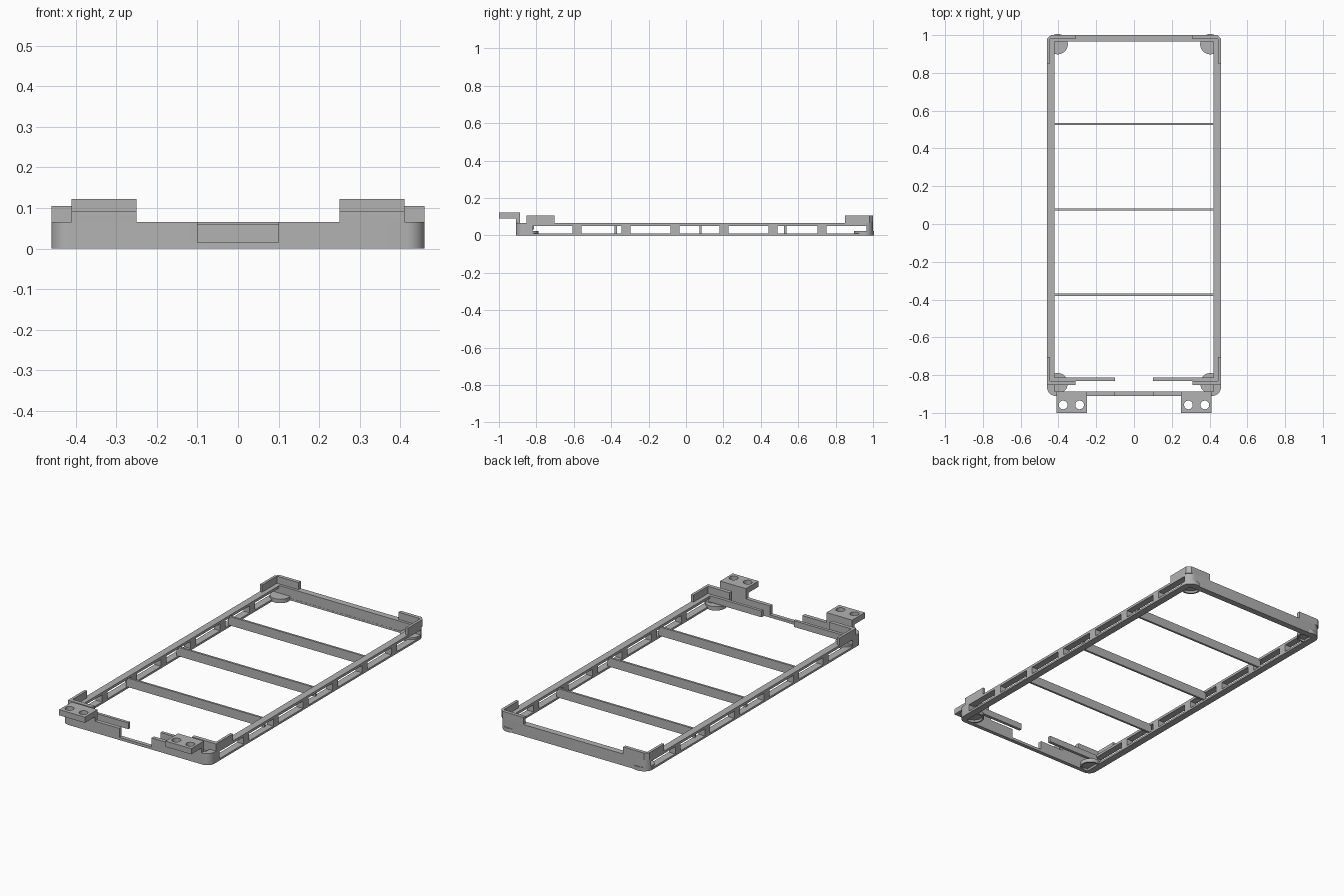
import bpy
import bmesh
from math import cos, sin, pi, radians

if "Cube" in bpy.data.objects:
    bpy.data.objects.remove(bpy.data.objects["Cube"], do_unlink=True)

grey = bpy.data.materials.new("mid grey")
grey.use_nodes = True
grey.diffuse_color = (0.45, 0.45, 0.45, 1)
grey.node_tree.nodes["Principled BSDF"].inputs["Base Color"].default_value = (0.45, 0.45, 0.45, 1)


def activate(ob):
    bpy.ops.object.select_all(action="DESELECT")
    ob.select_set(True)
    bpy.context.view_layer.objects.active = ob


def prism(name, points, z0, z1, mirror=False):
    """Extrude an outline in x, y from z0 to z1, optionally mirrored in x."""
    bm = bmesh.new()
    base = bm.faces.new([bm.verts.new((x, y, z0)) for x, y in points])
    top = bmesh.ops.extrude_face_region(bm, geom=[base])["geom"]
    bmesh.ops.translate(bm, vec=(0, 0, z1 - z0),
                        verts=[v for v in top if isinstance(v, bmesh.types.BMVert)])
    bmesh.ops.recalc_face_normals(bm, faces=bm.faces)
    mesh = bpy.data.meshes.new(name)
    bm.to_mesh(mesh)
    bm.free()
    mesh.materials.append(grey)
    ob = bpy.data.objects.new(name, mesh)
    bpy.context.collection.objects.link(ob)
    if mirror:
        activate(ob)
        ob.modifiers.new("mirror", "MIRROR")
        bpy.ops.object.modifier_apply(modifier="mirror")
    return ob


def rect(x0, x1, y0, y1):
    return [(x0, y0), (x1, y0), (x1, y1), (x0, y1)]


def circle(cx, cy, r, n=32):
    return [(cx + r * cos(2 * pi * i / n), cy + r * sin(2 * pi * i / n)) for i in range(n)]


def rounded(x0, x1, y0, y1, r, n=8):
    pts = []
    corners = [(x1 - r, y1 - r), (x0 + r, y1 - r), (x0 + r, y0 + r), (x1 - r, y0 + r)]
    for k, (cx, cy) in enumerate(corners):
        for i in range(n + 1):
            a = (k + i / n) * pi / 2
            pts.append((cx + r * cos(a), cy + r * sin(a)))
    return pts


def cut(ob, cutter):
    activate(ob)
    mod = ob.modifiers.new("cut", "BOOLEAN")
    mod.operation = "DIFFERENCE"
    mod.solver = "EXACT"
    mod.object = cutter
    bpy.ops.object.modifier_apply(modifier="cut")
    bpy.data.objects.remove(cutter, do_unlink=True)


def smooth(ob):
    activate(ob)
    bpy.ops.object.shade_smooth_by_angle(angle=radians(30))


# Outer frame with rounded corners, side windows and a front notch
frame = prism("frame", rounded(-0.46, 0.46, -0.91, 1.0, 0.045), 0, 0.065)
cut(frame, prism("opening_cutter", rect(-0.42, 0.42, -0.888, 0.965), -0.1, 0.2))
for i in range(7):
    y = -0.82 + i * 0.262
    cut(frame, prism("window_cutter", rect(-0.6, 0.6, y, y + 0.214), 0.011, 0.051))
cut(frame, prism("notch_cutter", rect(-0.1, 0.1, -1, -0.8), 0.015, 0.2))
smooth(frame)

# Thin cross bars
for label, y in (("front", -0.375), ("middle", 0.077), ("back", 0.53)):
    prism(label + "_cross_bar", rect(-0.43, 0.43, y - 0.006, y + 0.006), 0.01, 0.06)

# Inner front strips
prism("inner_front_strips", rect(0.1, 0.43, -0.83, -0.813), 0.03, 0.065, True)

# Raised corner lips
prism("back_corner_lips", [(0.31, 1), (0.44, 1), (0.46, 0.98), (0.46, 0.85), (0.445, 0.85),
                           (0.445, 0.98), (0.31, 0.98)], 0.065, 0.105, True)
prism("front_corner_lips", [(0.31, -0.852), (0.46, -0.852), (0.46, -0.703), (0.445, -0.703),
                            (0.445, -0.83), (0.31, -0.83)], 0.052, 0.105, True)

# Mounting tabs with two holes each, on short posts
tabs = prism("mounting_tabs", rect(0.25, 0.41, -1, -0.888), 0.09, 0.122, True)
for x in (-0.375, -0.288, 0.288, 0.375):
    cut(tabs, prism("hole_cutter", circle(x, -0.958, 0.023), 0, 0.3))
smooth(tabs)
prism("tab_posts", rect(0.25, 0.41, -0.91, -0.888), 0.06, 0.09, True)

# Round corner feet, recessed underneath
for label, y in (("front", -0.843), ("back", 0.952)):
    feet = prism(label + "_feet", circle(0.404, y, 0.054), 0, 0.022, True)
    for side in (-1, 1):
        cut(feet, prism("recess_cutter", circle(side * 0.404, y, 0.044), -0.1, 0.012))
    smooth(feet)
